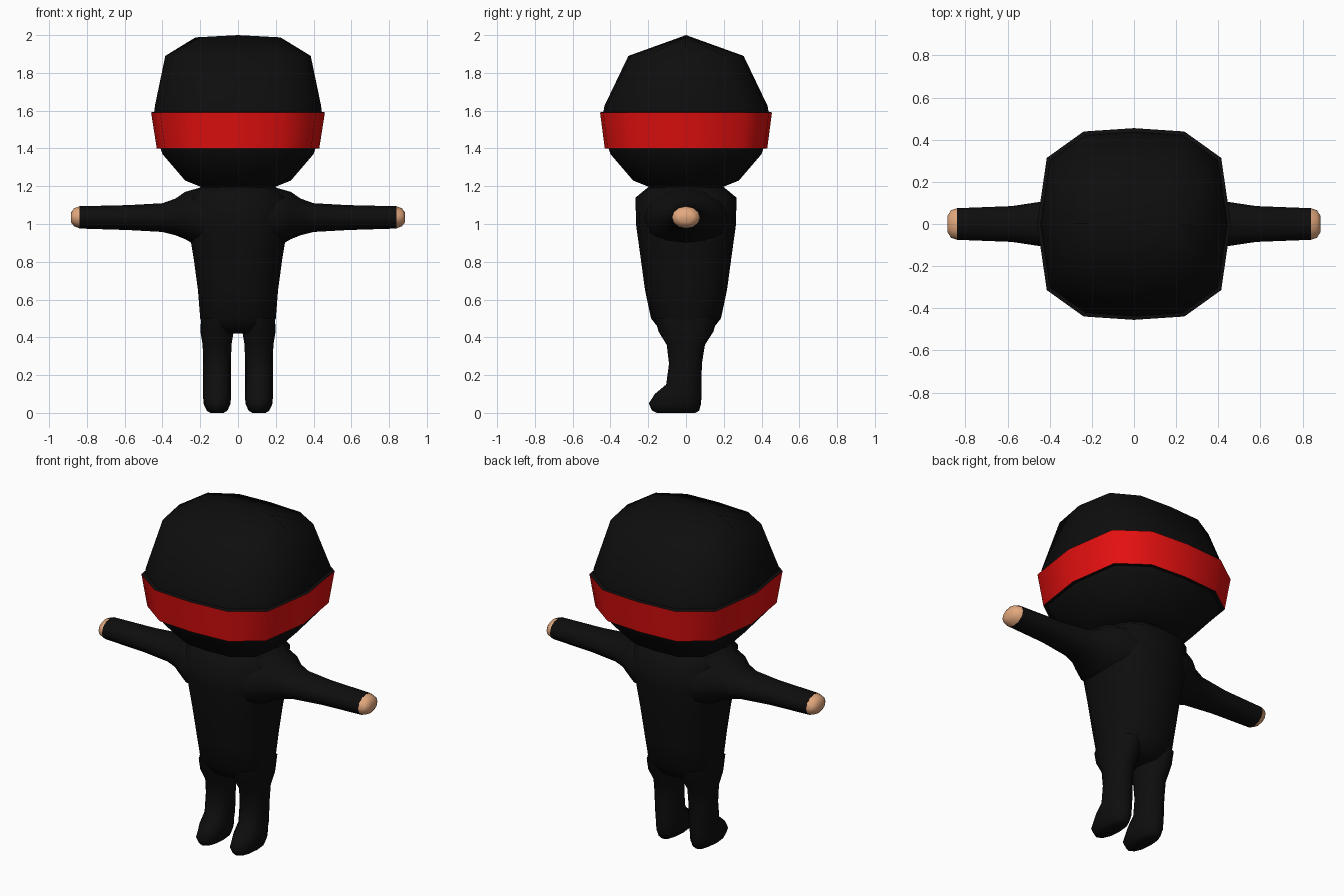
import bpy
import bmesh
import math

if "Cube" in bpy.data.objects:
    bpy.data.objects.remove(bpy.data.objects["Cube"])


def material(name, rgb):
    m = bpy.data.materials.new(name)
    m.diffuse_color = (*rgb, 1)
    m.use_nodes = True
    m.node_tree.nodes["Principled BSDF"].inputs["Base Color"].default_value = m.diffuse_color
    return m


BLACK = material("black cloth", (0.0042, 0.0042, 0.0042))
RED = material("red cloth", (0.78, 0.005, 0.005))
SKIN = material("skin", (0.78, 0.40, 0.21))


def loft(name, rings, mats, rule=None):
    """Skin a list of equal-length point rings, with capped ends."""
    bm = bmesh.new()
    loops = [[bm.verts.new(p) for p in ring] for ring in rings]
    n = len(loops[0])
    for k, (a, b) in enumerate(zip(loops, loops[1:])):
        for i in range(n):
            j = (i + 1) % n
            f = bm.faces.new((a[i], a[j], b[j], b[i]))
            f.material_index = rule(k) if rule else 0
    bm.faces.new(loops[0])
    bm.faces.new(loops[-1])
    bmesh.ops.remove_doubles(bm, verts=bm.verts, dist=0.0005)
    bmesh.ops.recalc_face_normals(bm, faces=bm.faces)
    me = bpy.data.meshes.new(name)
    bm.to_mesh(me)
    bm.free()
    for m in mats:
        me.materials.append(m)
    me.shade_smooth()
    me.set_sharp_from_angle(angle=math.radians(60))
    ob = bpy.data.objects.new(name, me)
    bpy.context.collection.objects.link(ob)
    return ob


def circle(n, power=1.0):
    """Unit circle, squared off when power is below 1."""
    pts = []
    for i in range(n):
        a = 2 * math.pi * i / n
        c, s = math.cos(a), math.sin(a)
        pts.append((math.copysign(abs(c) ** power, c),
                    math.copysign(abs(s) ** power, s)))
    return pts


# Head with a raised headband: (half width, half depth, z)
quarter = [(1, 0), (0.9, 0.69), (0.52, 0.965), (0, 1)]
half = quarter + [(-x, y) for x, y in quarter[-2::-1]]
outline = half + [(x, -y) for x, y in half[-2:0:-1]]
head_rings = [
    (0.18, 0.18, 1.19), (0.28, 0.28, 1.23), (0.40, 0.40, 1.37),
    (0.41, 0.41, 1.40), (0.43, 0.43, 1.40), (0.46, 0.455, 1.59),
    (0.443, 0.437, 1.595), (0.44, 0.432, 1.625), (0.385, 0.305, 1.89),
]
rings = [[(x * rx, y * ry, z) for x, y in outline] for rx, ry, z in head_rings]
# the crown closes into a ridge running left to right
rings.append([(x * 0.225, 0, 2.0 - 0.012 * abs(x)) for x, y in outline])
loft("head", rings, [BLACK, RED], lambda k: 1 if k == 4 else 0)

# Torso: (half width, half depth, z)
torso_rings = [
    (0.10, 0.08, 0.42), (0.165, 0.13, 0.43), (0.20, 0.185, 0.50),
    (0.212, 0.217, 0.65), (0.235, 0.24, 0.82), (0.265, 0.265, 1.0),
    (0.27, 0.267, 1.14), (0.20, 0.20, 1.195), (0.15, 0.15, 1.21),
]
loft("torso", [[(x * rx, y * ry, z) for x, y in circle(16, 0.85)]
               for rx, ry, z in torso_rings], [BLACK])

# Arm: (x, bottom, top, half depth)
arm_rings = [
    (0.12, 0.87, 1.195, 0.23), (0.21, 0.88, 1.19, 0.22),
    (0.28, 0.92, 1.17, 0.18), (0.33, 0.94, 1.135, 0.14),
    (0.40, 0.958, 1.11, 0.112), (0.58, 0.968, 1.10, 0.085),
    (0.84, 0.976, 1.094, 0.075),
]
hand_rings = [
    (0.838, 0.976, 1.094, 0.075), (0.868, 0.988, 1.083, 0.066),
    (0.885, 1.01, 1.06, 0.04),
]
# Leg and foot: (z, front, back, half width)
leg_rings = [
    (0.0, -0.155, 0.05, 0.035), (0.012, -0.18, 0.07, 0.055),
    (0.05, -0.197, 0.08, 0.072), (0.10, -0.165, 0.082, 0.074),
    (0.15, -0.105, 0.082, 0.074), (0.26, -0.09, 0.084, 0.074),
    (0.36, -0.102, 0.10, 0.076), (0.43, -0.145, 0.145, 0.088),
    (0.50, -0.165, 0.165, 0.085),
]


def arm_points(table, side):
    return [[(side * x, c * ry, (lo + hi) / 2 + s * (hi - lo) / 2)
             for c, s in circle(12)] for x, lo, hi, ry in table]


for side, label in ((-1, "right"), (1, "left")):
    loft(label + "_arm", arm_points(arm_rings, side), [BLACK])
    loft(label + "_hand", arm_points(hand_rings, side), [SKIN])
    loft(label + "_leg",
         [[(side * 0.111 + c * rx, (f + b) / 2 + s * (b - f) / 2, z)
           for c, s in circle(12, 0.9)] for z, f, b, rx in leg_rings], [BLACK])
